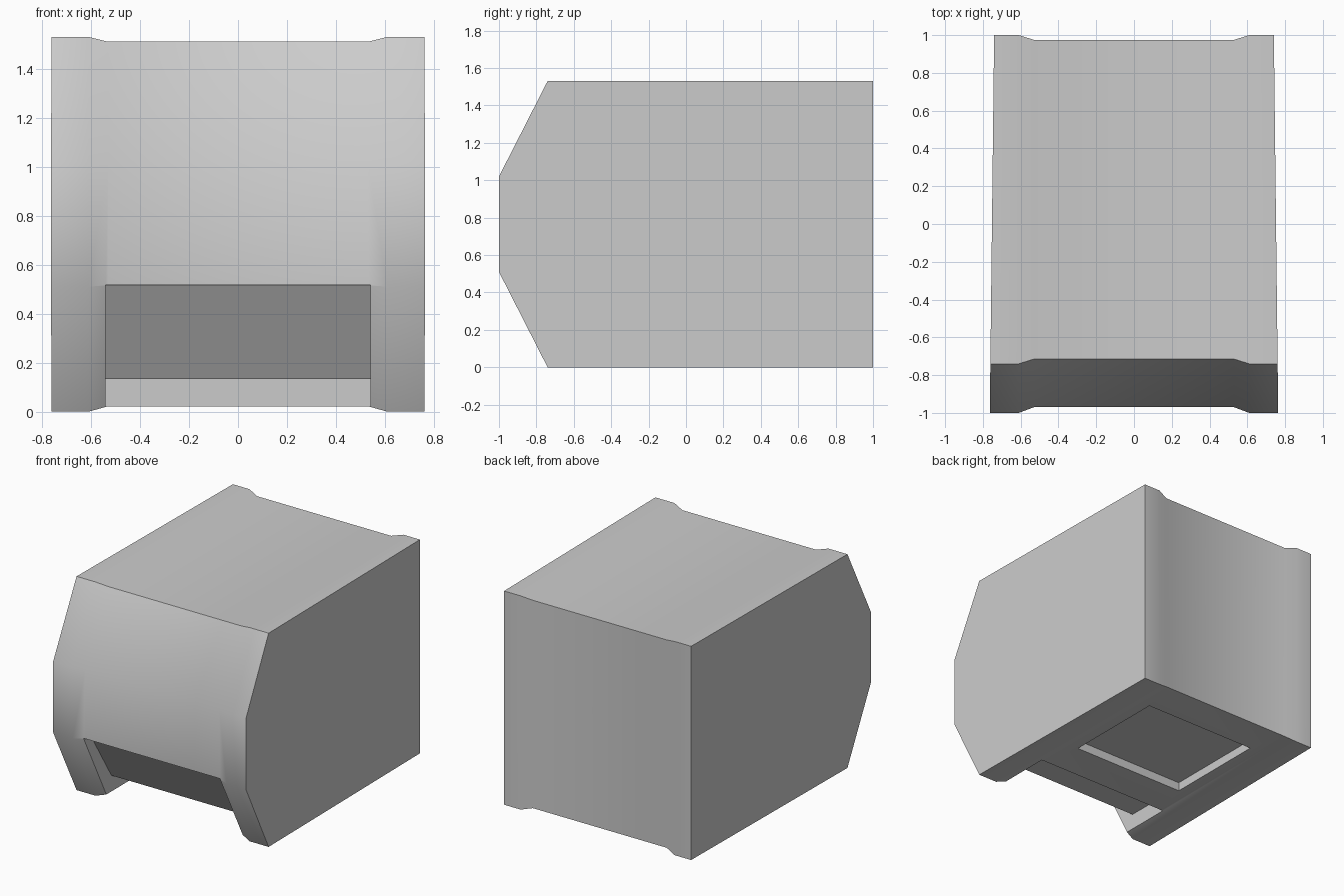
import bpy, bmesh, math

if "Cube" in bpy.data.objects:
    bpy.data.objects.remove(bpy.data.objects["Cube"])

# Side profiles as (y, z): raised end rims and the slightly sunken middle
RIM = [(1, 0), (1, 1.53), (-0.74, 1.53), (-1, 1.02), (-1, 0.51), (-0.74, 0)]
MID = [(0.975, 0.022), (0.975, 1.51), (-0.715, 1.51),
       (-0.97, 1.015), (-0.97, 0.515), (-0.715, 0.022)]


def loft(name, sections):
    """Skin a list of closed rings of (x, y, z) points and cap both ends."""
    bm = bmesh.new()
    rings = [[bm.verts.new(p) for p in ring] for ring in sections]
    n = len(rings[0])
    for a, b in zip(rings, rings[1:]):
        for i in range(n):
            j = (i + 1) % n
            bm.faces.new((a[i], a[j], b[j], b[i]))
    bm.faces.new(rings[0])
    bm.faces.new(rings[-1])
    bmesh.ops.recalc_face_normals(bm, faces=bm.faces)
    mesh = bpy.data.meshes.new(name)
    bm.to_mesh(mesh)
    bm.free()
    obj = bpy.data.objects.new(name, mesh)
    bpy.context.collection.objects.link(obj)
    return obj


def ring(profile, x):
    return [(x, y, z) for y, z in profile]


def end_ring(side):
    # Ends narrow slightly towards the back
    return [(side * (0.752 - 0.0115 * y), y, z) for y, z in RIM]


def cut(target, name, profile, half_width):
    cutter = loft(name, [ring(profile, -half_width), ring(profile, half_width)])
    cutter.hide_render = True
    mod = target.modifiers.new(name, 'BOOLEAN')
    mod.operation = 'DIFFERENCE'
    mod.solver = 'EXACT'
    mod.object = cutter
    bpy.context.view_layer.objects.active = target
    bpy.ops.object.modifier_apply(modifier=name)
    bpy.data.objects.remove(cutter)


# Main housing
housing = loft("housing", [end_ring(-1), ring(RIM, -0.61), ring(MID, -0.53),
                           ring(MID, 0.53), ring(RIM, 0.61), end_ring(1)])

# Front slot under the nose, open to the bottom
cut(housing, "slot_cutter",
    [(-1.1, -0.1), (-1.1, 0.52), (-0.9, 0.515), (-0.66, 0.133),
     (-0.34, 0.133), (-0.34, -0.1)], 0.54)

# Shallow square recess in the underside
cut(housing, "recess_cutter",
    [(-0.06, -0.1), (-0.06, 0.085), (0.70, 0.085), (0.70, -0.1)], 0.45)

# Soft shading over the shallow bends, crisp corners elsewhere
bpy.ops.object.select_all(action='DESELECT')
housing.select_set(True)
bpy.context.view_layer.objects.active = housing
bpy.ops.object.shade_smooth_by_angle(angle=math.radians(35))
